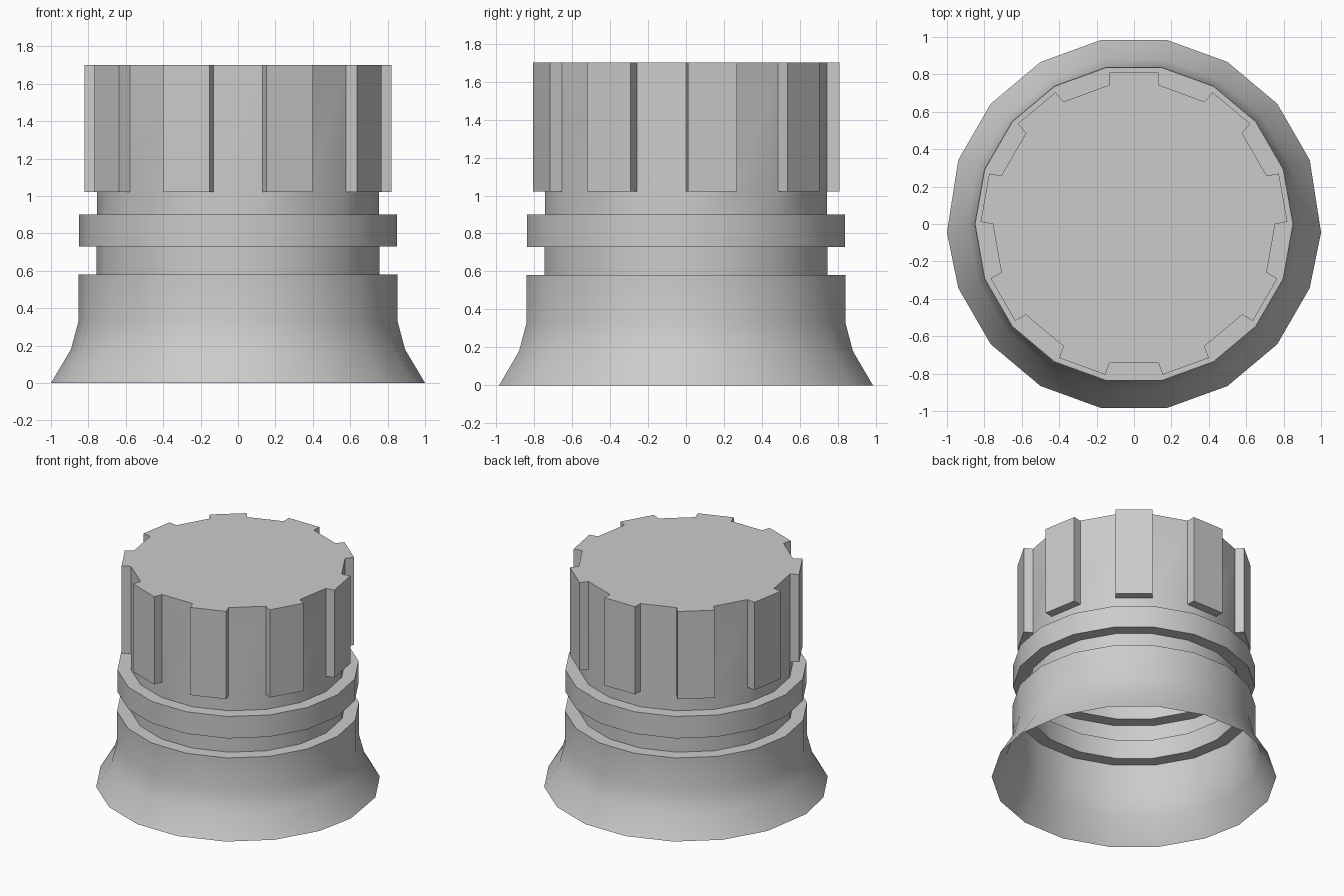
import bpy, bmesh, math

if "Cube" in bpy.data.objects:
    bpy.data.objects.remove(bpy.data.objects["Cube"])

SIDES = 18
# (radius, height) from the open foot up to the rim of the grip
PROFILE = [(1.0, 0.0), (0.893, 0.18), (0.853, 0.33), (0.853, 0.58),
           (0.757, 0.58), (0.757, 0.73), (0.85, 0.73), (0.85, 0.90),
           (0.755, 0.90), (0.755, 1.02), (0.755, 1.70)]

bm = bmesh.new()
rings = []
for r, z in PROFILE:
    rings.append([bm.verts.new((r * math.cos(math.tau * k / SIDES),
                                r * math.sin(math.tau * k / SIDES), z))
                  for k in range(SIDES)])

# Slightly bent foot rim at the two side corners
for k in (0, SIDES // 2):
    rings[0][k].co.y -= 0.045

# Lathed thin wall
grip = []
for lo, hi in zip(rings, rings[1:]):
    grip = [bm.faces.new((lo[k], lo[(k + 1) % SIDES], hi[(k + 1) % SIDES], hi[k]))
            for k in range(SIDES)]

# Closed top
bm.faces.new(rings[-1])
bm.normal_update()

# Grip ribs: every second side pushed straight out
ribs = bmesh.ops.extrude_discrete_faces(bm, faces=grip[::2])["faces"]
for f in ribs:
    f.normal_update()
    n = f.normal.copy()
    for v in f.verts:
        v.co += n * 0.066

bm.normal_update()
mesh = bpy.data.meshes.new("ribbed_cap")
bm.to_mesh(mesh)
bm.free()
cap = bpy.data.objects.new("ribbed_cap", mesh)
bpy.context.collection.objects.link(cap)

bpy.context.view_layer.objects.active = cap
cap.select_set(True)
bpy.ops.object.shade_smooth_by_angle(angle=math.radians(30))
